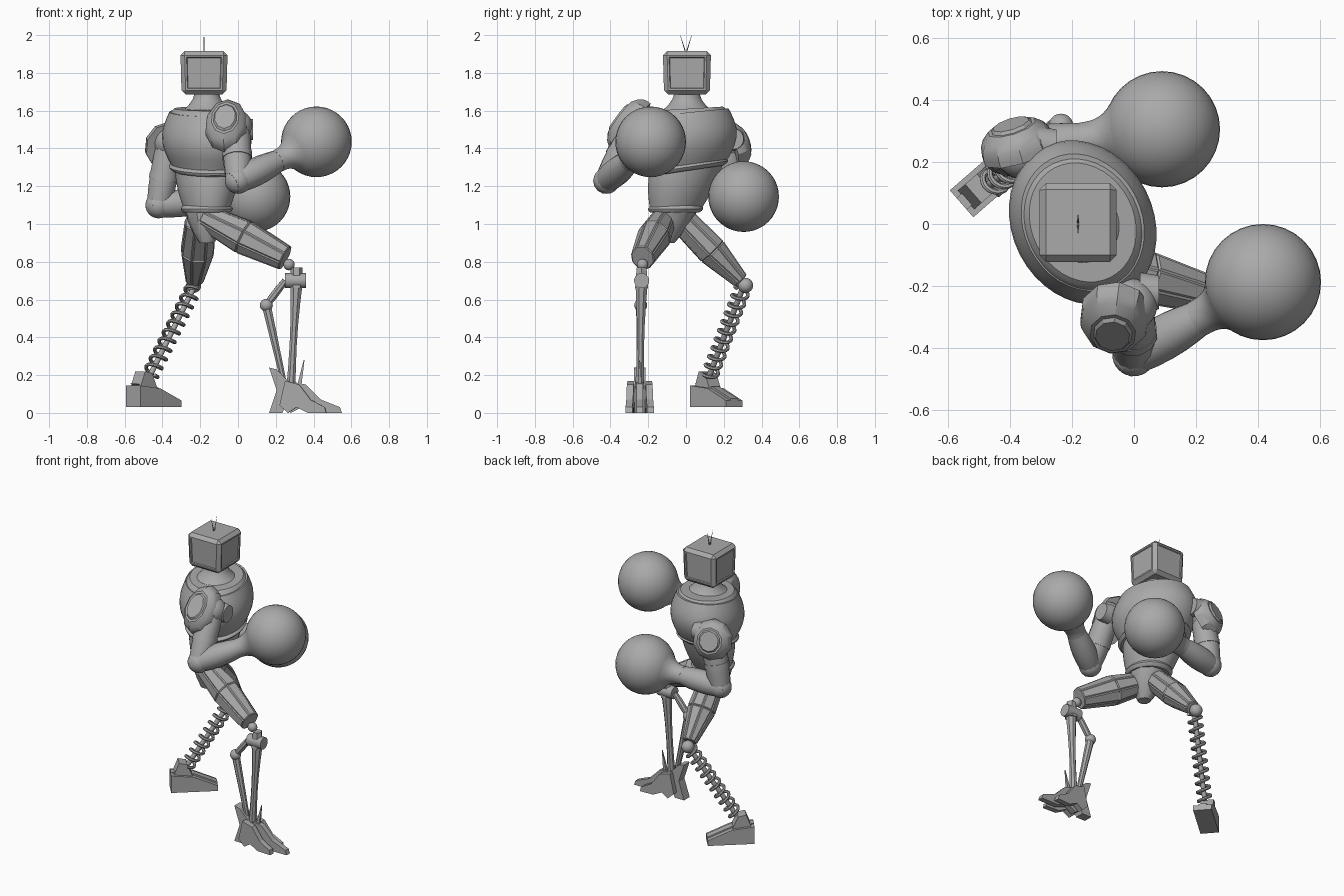
import bpy, bmesh
from math import sin, cos, pi, radians
from mathutils import Vector, Matrix

cube = bpy.data.objects.get("Cube")
if cube:
    bpy.data.objects.remove(cube)

grey = bpy.data.materials.new("plain grey")
grey.use_nodes = True
grey.diffuse_color = (0.4, 0.4, 0.4, 1)
grey.node_tree.nodes["Principled BSDF"].inputs["Base Color"].default_value = grey.diffuse_color

UP = Vector((0, 0, 1))
ALONG = Vector((1, 0, 0))


def finish(name, mesh_data, angle=35):
    """Turn a bmesh into a named object whose edges stay sharp beyond the angle."""
    bmesh.ops.recalc_face_normals(mesh_data, faces=mesh_data.faces)
    mesh = bpy.data.meshes.new(name)
    mesh_data.to_mesh(mesh)
    mesh_data.free()
    mesh.materials.append(grey)
    if angle:
        mesh.shade_smooth()
        mesh.set_sharp_from_angle(angle=radians(angle))
    bpy.context.collection.objects.link(bpy.data.objects.new(name, mesh))


def skin(name, loops, angle=35, panel=0):
    """Join closed loops of points into a capped skin, with optional raised panels."""
    bm = bmesh.new()
    rings = [[bm.verts.new(point) for point in loop] for loop in loops]
    count = len(rings[0])
    sides = []
    for ring, following in zip(rings, rings[1:]):
        for i in range(count):
            j = (i + 1) % count
            sides.append(bm.faces.new((ring[i], ring[j], following[j], following[i])))
    bm.faces.new(rings[0])
    bm.faces.new(rings[-1])
    bmesh.ops.recalc_face_normals(bm, faces=bm.faces)
    if panel:
        bmesh.ops.inset_individual(bm, faces=sides, thickness=panel, depth=panel * 0.7)
    finish(name, bm, angle)


def sweep(name, path, radii, sides=12, squash=1, up=UP, angle=35, panel=0):
    """Carry a round section along a path; squash scales it upwards."""
    if abs((path[-1] - path[0]).normalized().dot(up)) > 0.95 and up is UP:
        up = ALONG
    loops = []
    for i, (centre, radius) in enumerate(zip(path, radii)):
        tangent = path[min(i + 1, len(path) - 1)] - path[max(i - 1, 0)]
        across = up.cross(tangent).normalized()
        rise = tangent.cross(across).normalized() * squash
        turns = [2 * pi * (k + 0.5) / sides for k in range(sides)]
        loops.append([centre + radius * (across * cos(turn) + rise * sin(turn)) for turn in turns])
    skin(name, loops, angle, panel)


def swell(first, last, bulge=0):
    """Radius rule: a straight taper plus a bulge in the middle."""
    return lambda t: first + (last - first) * t + bulge * sin(pi * t)


def limb(name, start, end, radius, rings=2, **options):
    """Straight part between two points whose radius follows a rule."""
    start, end = Vector(start), Vector(end)
    steps = [i / (rings - 1) for i in range(rings)]
    sweep(name, [start.lerp(end, t) for t in steps], [radius(t) for t in steps], **options)


def ball(name, centre, radius):
    bm = bmesh.new()
    bmesh.ops.create_uvsphere(bm, u_segments=32, v_segments=20, radius=radius)
    bmesh.ops.translate(bm, vec=centre, verts=bm.verts)
    finish(name, bm)


def prism(name, profile, width, origin, heading=0, stretch=1):
    """Extrude a side profile of (length, height) points across its width."""
    place = Matrix.Translation(origin) @ Matrix.Rotation(heading, 4, 'Z')
    skin(name, [[place @ Vector((u * stretch, side * width / 2, z)) for u, z in profile]
                for side in (-1, 1)], angle=0)


def stack(name, low, high, radius, rings=10, sides=40, tilt=0, wide=1.2):
    """Body section: level ellipses, wider across the shoulders, turned with the torso."""
    turn = Matrix.Rotation(radians(27), 3, 'Z')
    loops = []
    for i in range(rings):
        t = i / (rings - 1)
        z = low + (high - low) * t
        centre = Vector((-0.165, min(0.005, (z - 1.3) / 4), z))
        loop = []
        for k in range(sides):
            q = 2 * pi * k / sides
            offset = turn @ Vector((cos(q), sin(q) * wide, 0)) * radius(t)
            loop.append(centre + offset + UP * tilt * offset.y)
        loops.append(loop)
    skin(name, loops)


# Head: bevelled monitor box with framed sides and two antennas
bm = bmesh.new()
bmesh.ops.create_cube(bm, size=1)
bmesh.ops.scale(bm, vec=(0.25, 0.255, 0.23), verts=bm.verts)
bottom = [v for v in bm.verts if v.co.z < 0]
bmesh.ops.scale(bm, vec=(0.95, 0.95, 1), verts=bottom)
bmesh.ops.bevel(bm, geom=bm.edges[:], offset=0.022, segments=1, affect='EDGES')
walls = [f for f in bm.faces if f.calc_area() > 0.03 and abs(f.normal.z) < 0.5]
bmesh.ops.inset_individual(bm, faces=walls, thickness=0.014, depth=0)
bmesh.ops.inset_individual(bm, faces=walls, thickness=0.005, depth=-0.006)
bmesh.ops.translate(bm, vec=(-0.18, 0.005, 1.8), verts=bm.verts)
finish("head_box", bm, angle=0)
for side in (-1, 1):
    limb("antenna", (-0.18, 0, 1.9), (-0.18, side * 0.03, 2), swell(0.004, 0.001), sides=6)

# Torso: flared neck, chest shell with collar, abdomen, belt and pelvis
stack("neck", 1.58, 1.7, lambda t: 0.065 + 0.09 * (1 - t) ** 2, wide=1.05)
stack("chest", 1.3, 1.59, swell(0.175, 0.19, 0.045), tilt=0.1)
stack("collar", 1.57, 1.61, swell(0.19, 0.165, 0.005), rings=4, tilt=0.06)
stack("chest_rim", 1.28, 1.32, swell(0.175, 0.175, 0.018), rings=5, tilt=0.15)
stack("abdomen", 1.06, 1.32, swell(0.11, 0.165, 0.012))
stack("belt", 1.06, 1.1, swell(0.12, 0.12, 0.015), rings=5, wide=1.1)
stack("pelvis", 0.9, 1.07, swell(0.04, 0.12, 0.01), rings=4, sides=10, wide=1)


def pad(name, centre, normal, size, squash):
    """Domed shoulder plate with a raised ridge."""
    normal, centre = Vector(normal).normalized(), Vector(centre)
    for part, scale, shift in ((name, 1, 0), (name + "_ridge", 0.75, 0.01)):
        limb(part, centre + normal * (shift - 0.06), centre + normal * (shift + 0.03),
             lambda t: size * scale * (1 - t ** 3 * 0.35), rings=5, sides=10, squash=squash, angle=25)


def arm(side, shoulder, elbow, glove):
    """Upper arm, forearm and a round glove that flares out of the wrist."""
    shoulder, elbow, glove = Vector(shoulder), Vector(elbow), Vector(glove)
    toward = (glove - elbow).normalized()
    wrist, flare_end = glove - toward * 0.26, glove - toward * 0.15
    ball(side + "_shoulder", shoulder, 0.085)
    limb(side + "_upper_arm", shoulder, elbow, swell(0.07, 0.065, 0.01), rings=5)
    limb(side + "_arm_band", shoulder.lerp(elbow, 0.5), shoulder.lerp(elbow, 0.6), swell(0.08, 0.08))
    ball(side + "_elbow", elbow, 0.07)
    limb(side + "_forearm", elbow - toward * 0.04, wrist, swell(0.06, 0.06, 0.015), rings=7)
    limb(side + "_glove_cuff", wrist, flare_end, lambda t: 0.06 + 0.05 * t ** 3, rings=8, sides=32)
    ball(side + "_glove", glove, 0.187)


# Arms, pads and shoulder discs
arm("right", (-0.01, -0.26, 1.52), (0, -0.42, 1.23), (0.415, -0.187, 1.435))
arm("left", (-0.36, 0.23, 1.43), (-0.42, 0.23, 1.1), (0.09, 0.305, 1.145))
pad("right_shoulder_pad", (-0.065, -0.33, 1.545), (-0.1, -0.8, 0.6), 0.115, 1.4)
pad("left_shoulder_pad", (-0.385, 0.285, 1.425), (-0.3, 0.95, 0.3), 0.125, 1.05)
for name, centre in (("right", (0.02, -0.22, 1.5)), ("left", (-0.31, 0.25, 1.45))):
    limb(name + "_shoulder_disc", centre, Vector(centre) + ALONG * 0.06, swell(0.065, 0.055), sides=20)

# Thighs: panelled blocks, thick in the middle
limb("right_thigh", (-0.18, -0.11, 1.04), (0.25, -0.23, 0.82), swell(0.06, 0.06, 0.025),
     rings=3, sides=8, squash=1.1, angle=0, panel=0.008)
limb("left_thigh", (-0.2, -0.01, 1.01), (-0.23, 0.29, 0.7), swell(0.08, 0.045, 0.025),
     rings=3, sides=8, squash=0.9, angle=0, panel=0.008)

# Right lower leg: knee barrel, shin bone and bent strut
knee, bend, ankle = Vector((0.31, -0.235, 0.7)), Vector((0.15, -0.24, 0.57)), Vector((0.28, -0.245, 0.13))
ball("right_knee_ball", (0.27, -0.23, 0.785), 0.03)
limb("right_knee_barrel", knee - ALONG * 0.06, knee + ALONG * 0.05, swell(0.04, 0.04), sides=18)
limb("right_knee_cap", knee - UP * 0.04, knee + UP * 0.07, swell(0.04, 0.03), sides=6, angle=0)
limb("right_shin", knee, ankle, swell(0.036, 0.026, -0.01), rings=6, sides=8)
limb("right_strut_top", knee - ALONG * 0.06, bend, swell(0.018, 0.018, 0.004), rings=4, sides=8)
limb("right_strut", bend, ankle - ALONG * 0.03, swell(0.026, 0.015), sides=8)
ball("right_strut_joint", bend, 0.034)

# Right foot: three claw toes, a heel spur and a fin
toe = [(0, 0.04), (0.06, 0), (0.12, 0.03), (0.2, 0), (0.33, 0), (0.32, 0.03), (0.22, 0.07), (0.14, 0.15), (0.04, 0.17)]
for side in (-1, 0, 1):
    prism("right_toe", toe, 0.036, (0.22, side * 0.045 - 0.245, 0), side * 0.05, 1 - abs(side) * 0.25)
heel = [(0, 0), (0.07, 0), (0.13, 0.14), (0.04, 0.23), (0, 0.24), (0.04, 0.12)]
prism("right_heel", heel, 0.06, (0.165, -0.245, 0))
limb("right_foot_fin", (0.32, -0.245, 0.12), (0.35, -0.245, 0.28), swell(0.018, 0.003), sides=4, angle=0)

# Left lower leg: ball knee, rod and coil spring
top, base = Vector((-0.235, 0.3, 0.66)), Vector((-0.465, 0.125, 0.2))
ball("left_knee_ball", top + Vector((0, 0.015, 0.015)), 0.04)
limb("left_spring_rod", top, base, swell(0.015, 0.015))
axis = (top - base).normalized()
across = axis.cross(UP).normalized()
rise = axis.cross(across)
steps, turns = 180, 10
coil = []
for i in range(steps + 1):
    turn = 2 * pi * turns * i / steps
    coil.append(base.lerp(top, i / steps) + (across * cos(turn) + rise * sin(turn)) * 0.04)
sweep("left_spring", coil, [0.01] * len(coil), sides=7, up=axis)

# Left foot: wedge boot with a ridge and an ankle block
heading, back = radians(41), Vector((-0.555, 0.065, 0.03))
boot = [(0, 0), (0.29, 0), (0.29, 0.035), (0.14, 0.1), (0, 0.115)]
prism("left_boot", boot, 0.115, back, heading)
prism("left_boot_ridge", boot[1:], 0.05, back + UP * 0.01, heading)
block = [(0.01, 0), (0.14, 0), (0.1, 0.09), (0.05, 0.1)]
prism("left_ankle", block, 0.08, back + UP * 0.09, heading)
